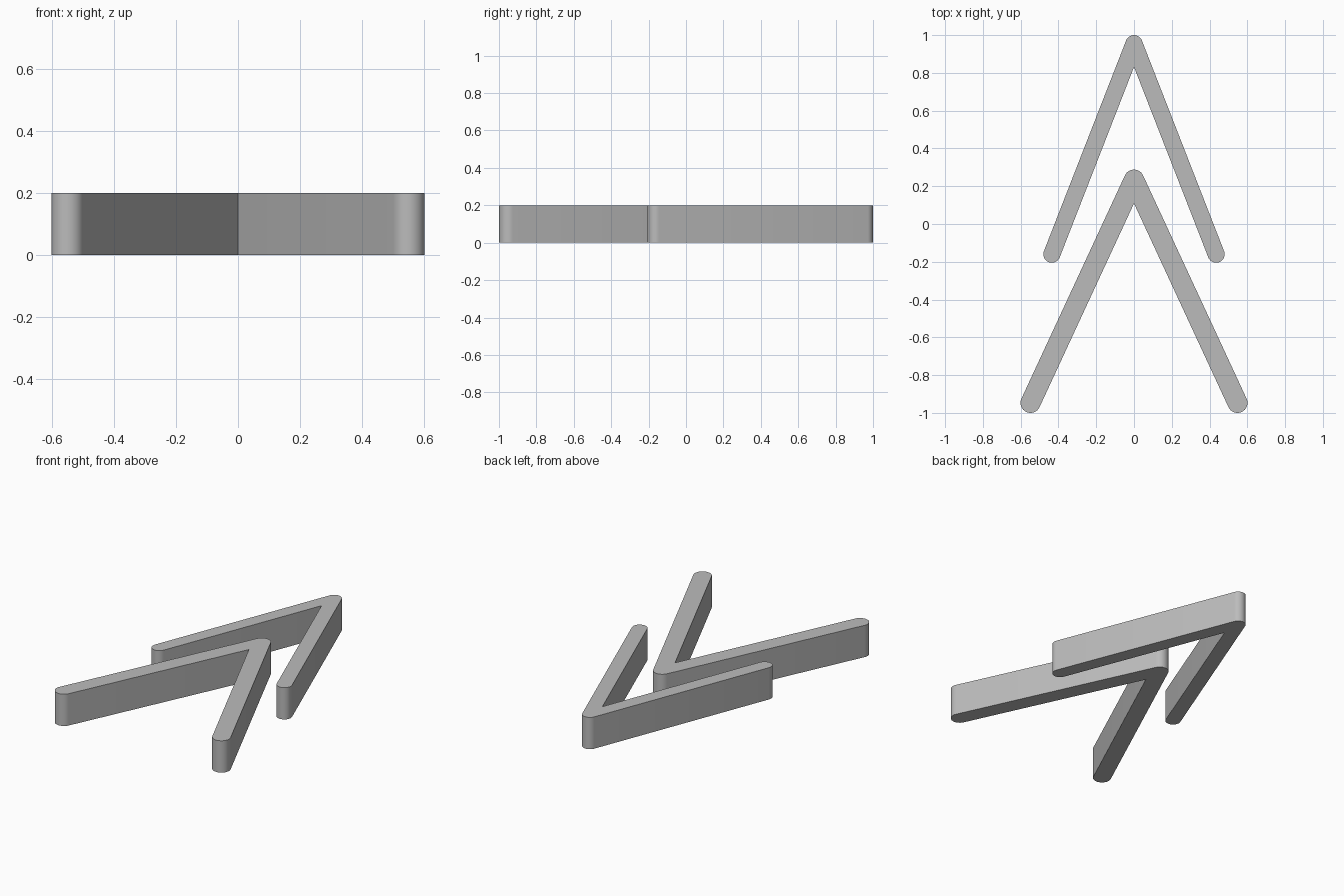
import bpy
import bmesh
from math import atan2, cos, sin, hypot, pi, radians

cube = bpy.data.objects.get("Cube")
if cube:
    bpy.data.objects.remove(cube, do_unlink=True)

HEIGHT = 0.2
STEPS = 16

grey = bpy.data.materials.new("plain_grey")
grey.use_nodes = True
colour = (0.5, 0.5, 0.5, 1)
grey.diffuse_color = colour
grey.node_tree.nodes["Principled BSDF"].inputs["Base Color"].default_value = colour


def arc(cx, cy, r, start, end):
    """Points along an arc, both ends included."""
    return [(cx + r * cos(start + (end - start) * i / STEPS),
             cy + r * sin(start + (end - start) * i / STEPS))
            for i in range(STEPS + 1)]


def chevron(name, apex_y, foot_x, foot_y, r):
    """Upright-walled V bar with a rounded tip and rounded feet."""
    drop = apex_y - foot_y
    normal = atan2(foot_x, drop)  # outward direction of the right leg
    notch = (0, apex_y - r * hypot(foot_x, drop) / foot_x)

    # Outline, anticlockwise: left foot, notch, right foot, tip
    left_foot = arc(-foot_x, foot_y, r, pi - normal, 2 * pi - normal)
    right_foot = arc(foot_x, foot_y, r, normal - pi, normal)
    tip = arc(0, apex_y, r, normal, pi - normal)
    outline = left_foot + [notch] + right_foot + tip

    bm = bmesh.new()
    base = bm.faces.new([bm.verts.new((x, y, 0)) for x, y in outline])
    top = bmesh.ops.extrude_face_region(bm, geom=[base], use_keep_orig=True)
    bmesh.ops.translate(bm, vec=(0, 0, HEIGHT),
                        verts=[v for v in top["geom"] if isinstance(v, bmesh.types.BMVert)])
    bmesh.ops.recalc_face_normals(bm, faces=bm.faces)
    mesh = bpy.data.meshes.new(name)
    bm.to_mesh(mesh)
    bm.free()
    mesh.materials.append(grey)

    obj = bpy.data.objects.new(name, mesh)
    bpy.context.collection.objects.link(obj)
    bpy.ops.object.select_all(action="DESELECT")
    obj.select_set(True)
    bpy.context.view_layer.objects.active = obj
    bpy.ops.object.shade_smooth_by_angle(angle=radians(30))


chevron("rear_chevron", 0.955, 0.435, -0.16, 0.045)
chevron("front_chevron", 0.235, 0.548, -0.947, 0.053)
